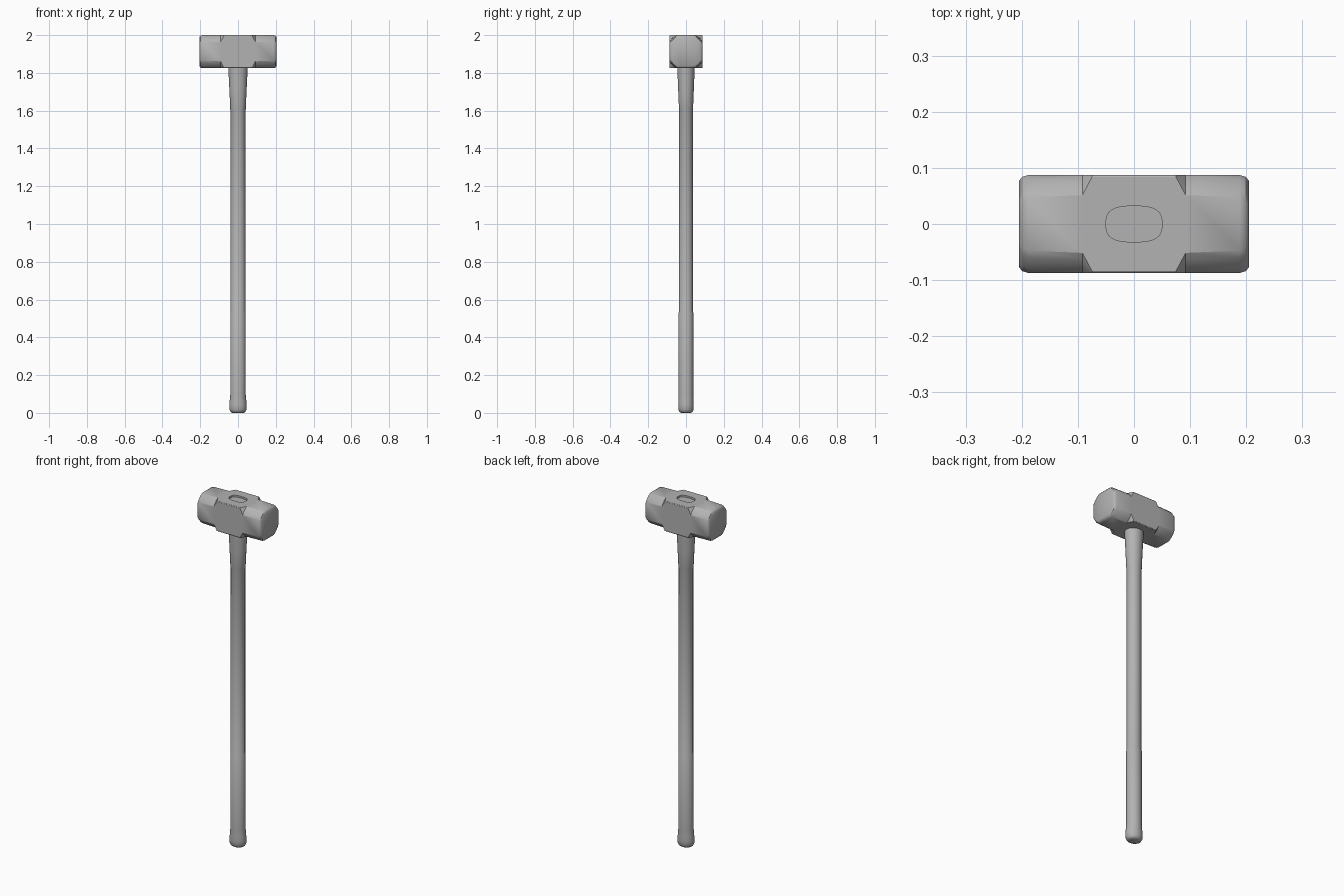
import bpy, bmesh, math

cube = bpy.data.objects.get("Cube")
if cube:
    bpy.data.objects.remove(cube, do_unlink=True)

steel = bpy.data.materials.new("plain_grey")
steel.use_nodes = True
GREY = (0.45, 0.45, 0.45, 1)
steel.diffuse_color = GREY
steel.node_tree.nodes["Principled BSDF"].inputs["Base Color"].default_value = GREY


def loft(name, rings):
    """Skin a list of equal-length point rings and cap both ends."""
    bm = bmesh.new()
    loops = [[bm.verts.new(p) for p in ring] for ring in rings]
    n = len(loops[0])
    for a, b in zip(loops, loops[1:]):
        for i in range(n):
            j = (i + 1) % n
            bm.faces.new((a[i], a[j], b[j], b[i]))
    bm.faces.new(loops[0])
    bm.faces.new(loops[-1])
    bmesh.ops.recalc_face_normals(bm, faces=bm.faces)
    mesh = bpy.data.meshes.new(name)
    bm.to_mesh(mesh)
    bm.free()
    mesh.materials.append(steel)
    ob = bpy.data.objects.new(name, mesh)
    bpy.context.collection.objects.link(ob)
    return ob


def shade(ob, degrees):
    bpy.ops.object.select_all(action='DESELECT')
    ob.select_set(True)
    bpy.context.view_layer.objects.active = ob
    bpy.ops.object.shade_smooth_by_angle(angle=math.radians(degrees))


# Hammer head: square waist, softened octagonal ends
MID_Z = 1.9125


def head_ring(x, half, cut, steps=4):
    """Square section whose corners are cut by a shallow arc."""
    pts = []
    for quarter in range(4):
        c, s = math.cos(quarter * math.pi / 2), math.sin(quarter * math.pi / 2)
        for k in range(steps + 1):
            t = k / steps
            bulge = 0.3 * cut * t * (1 - t)
            y = half - cut * t + bulge
            z = half - cut * (1 - t) + bulge
            pts.append((x, y * c - z * s, MID_Z + y * s + z * c))
    return pts


right_half = [(0.075, 0.0875, 0.004), (0.092, 0.0875, 0.036), (0.188, 0.0875, 0.04),
              (0.199, 0.084, 0.042), (0.205, 0.077, 0.044)]
stations = [(-x, h, c) for x, h, c in reversed(right_half)] + right_half
head = loft("hammer_head", [head_ring(*s) for s in stations])


# Oval eye sunk into the top of the head
def eye_ring(z):
    pts = []
    for i in range(32):
        a = math.tau * i / 32
        c, s = math.cos(a), math.sin(a)
        pts.append((0.05 * math.copysign(abs(c) ** 0.7, c),
                    0.032 * math.copysign(abs(s) ** 0.7, s), z))
    return pts


cutter = loft("eye_cutter", [eye_ring(1.99), eye_ring(2.05)])
cutter.hide_render = True
mod = head.modifiers.new("eye", 'BOOLEAN')
mod.object = cutter
mod.operation = 'DIFFERENCE'
mod.solver = 'EXACT'
bpy.context.view_layer.objects.active = head
bpy.ops.object.modifier_apply(modifier=mod.name)
bpy.data.objects.remove(cutter, do_unlink=True)
shade(head, 32)


# Oval handle: knob, grip, shaft and flared neck as (height, x radius, y radius)
profile = [(0, 0.030, 0.026), (0.005, 0.039, 0.034), (0.017, 0.045, 0.040),
           (0.04, 0.046, 0.041), (0.065, 0.044, 0.040), (0.095, 0.041, 0.039),
           (0.53, 0.041, 0.039), (0.535, 0.039, 0.036), (1.60, 0.039, 0.036),
           (1.605, 0.041, 0.037), (1.70, 0.045, 0.041), (1.80, 0.050, 0.045),
           (1.84, 0.051, 0.046)]


def oval(z, rx, ry):
    return [(rx * math.cos(math.tau * i / 32), ry * math.sin(math.tau * i / 32), z)
            for i in range(32)]


handle = loft("handle", [oval(*p) for p in profile])
shade(handle, 50)
